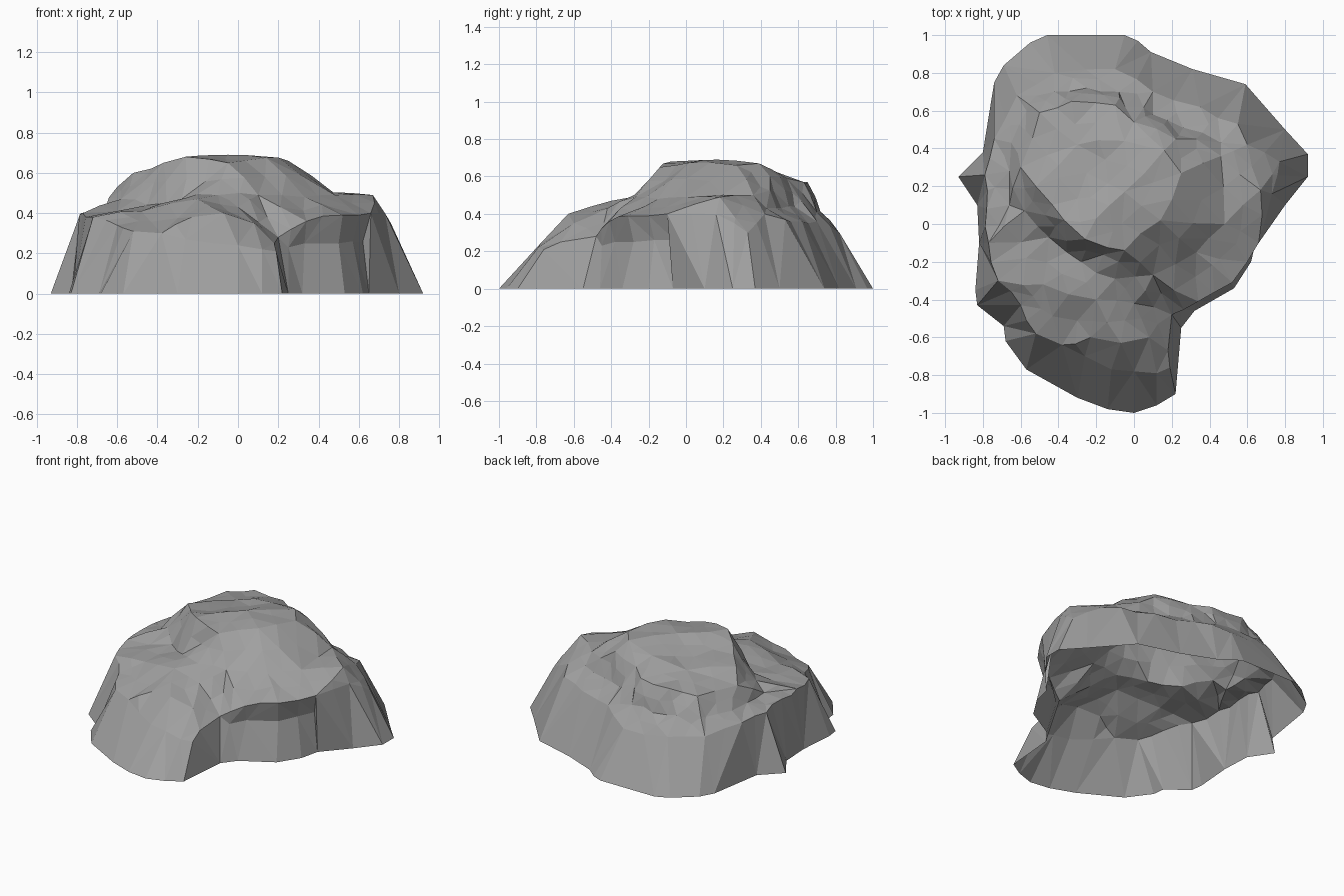
import bpy
import bmesh
import random
from mathutils import Vector, noise
from mathutils.geometry import delaunay_2d_cdt

random.seed(4)

default_cube = bpy.data.objects.get("Cube")
if default_cube:
    bpy.data.objects.remove(default_cube, do_unlink=True)

# Contours of the boulder, counter-clockwise from the east side
ground_outline = [
    (.92, .25), (.92, .37), (.8, .5), (.59, .74), (.31, .82), (.09, .91),
    (.02, .97), (-.05, 1), (-.46, 1), (-.55, .96), (-.69, .84), (-.74, .75),
    (-.8, .38), (-.93, .25), (-.83, .1), (-.82, -.1), (-.84, -.35), (-.83, -.43),
    (-.69, -.54), (-.68, -.62), (-.57, -.77), (-.3, -.92), (-.14, -.98), (0, -1),
    (.12, -.96), (.22, -.9), (.25, -.55), (.32, -.46),
    (.53, -.34), (.62, -.2), (.65, -.07), (.8, .1),
]
shoulder_ridge = [
    (.77, .33, .3), (.6, .42, .4), (.55, .53, .37), (.35, .62, .36), (.1, .7, .36),
    (-.1, .82, .3), (-.42, .8, .32), (-.62, .68, .33), (-.74, .45, .37),
    (-.79, .26, .38), (-.78, .08, .4), (-.77, -.1, .4), (-.72, -.3, .38),
    (-.6, -.43, .34), (-.52, -.58, .31), (-.38, -.64, .3), (-.26, -.7, .27),
    (-.12, -.77, .25), (0, -.78, .24), (.12, -.79, .22), (.19, -.76, .21),
    (.18, -.67, .25), (.2, -.48, .28),
    (.27, -.33, .36), (.45, -.23, .39), (.53, -.12, .39), (.59, -.02, .4), (.73, .16, .4),
]
upper_ledge = [
    (.67, .18, .49), (.46, .36, .5), (.22, .45, .6), (0, .54, .59), (-.1, .63, .57),
    (-.33, .65, .57), (-.5, .59, .54), (-.6, .3, .53), (-.58, .07, .47),
    (-.45, -.07, .44), (-.28, -.2, .47), (-.1, -.29, .49), (.1, -.27, .49),
    (.33, -.15, .48), (.48, 0, .49),
]
summit_rim = [
    (.25, .27, .66), (.16, .39, .67), (-.05, .44, .64), (-.3, .42, .6), (-.52, .2, .6),
    (-.37, .02, .65), (-.26, -.08, .68), (-.05, -.14, .65), (.14, .02, .675),
]
# Loose bumps: front hump, front slope, hollow and crown, foot of the back cliff
bumps = [
    (-.2, -.4, .47), (0, -.42, .43), (-.48, -.32, .41), (-.23, -.6, .38),
    (-.07, -.63, .4), (.08, -.6, .35), (-.25, .27, .62), (-.05, .17, .69), (-.2, .03, .685),
    (-.42, .7, .43), (-.25, .72, .41), (-.08, .7, .41), (.1, .58, .44), (.26, .51, .43),
    (.46, .43, .43), (-.57, .6, .42), (-.65, .43, .42), (-.66, .28, .42), (-.66, .1, .42),
]
# Recess under the overhanging brow
recess = [(.25, -.45, .23), (.33, -.38, .25), (.5, -.28, .25), (.57, -.17, .26), (.62, -.06, .26)]


def add_contour(points, edges, contour):
    """Append a closed contour and the edges that hold it in place."""
    start, count = len(points), len(contour)
    points.extend(Vector((*p, 0)[:3]) for p in contour)
    edges.extend((start + i, start + (i + 1) % count) for i in range(count))


def contour_surface(contours, loose):
    """Drape a triangulated surface over nested contours, open underneath."""
    points, edges = [], []
    for contour in contours:
        add_contour(points, edges, contour)
    points.extend(Vector(p) for p in loose)
    flat = [p.to_2d() for p in points]
    verts, _, faces, origins, _, _ = delaunay_2d_cdt(flat, edges, [], 1, 1e-5)
    bm = bmesh.new()
    for co, source in zip(verts, origins):
        height = points[source[0]].z if source else 0
        bm.verts.new((co.x, co.y, height))
    bm.verts.ensure_lookup_table()
    for face in faces:
        bm.faces.new([bm.verts[i] for i in face])
    return bm


def push_brow(bm, offset):
    """Lean the shoulder on the front left corner out over its recess."""
    for vert in bm.verts:
        x, y, z = vert.co
        if x > .2 and y < 0 and .3 < z < .45:
            vert.co += offset


def roughen(bm, longest, strength):
    """Split long inner edges and chip the new points into crags."""
    long_edges = [e for e in bm.edges
                  if not e.is_boundary and e.calc_length() > longest
                  and min(v.co.z for v in e.verts) > .28]
    split = bmesh.ops.subdivide_edges(bm, edges=long_edges, cuts=1)
    for element in split["geom_inner"]:
        if isinstance(element, bmesh.types.BMVert):
            lump = noise.noise(element.co * 5)
            element.co.z += strength * (lump + random.uniform(-.5, .5))
            element.co.x += strength * random.uniform(-1, 1)
            element.co.y += strength * random.uniform(-1, 1)
    bmesh.ops.triangulate(bm, faces=bm.faces[:])


def make_material(name, color):
    material = bpy.data.materials.new(name)
    material.use_nodes = True
    material.diffuse_color = color
    for node in material.node_tree.nodes:
        if node.type == "BSDF_PRINCIPLED":
            node.inputs["Base Color"].default_value = color
    return material


# Boulder shell
shell = contour_surface([ground_outline, shoulder_ridge, upper_ledge, summit_rim],
                        bumps + recess)
push_brow(shell, Vector((.07, -.08, 0)))
roughen(shell, .17, .015)

mesh = bpy.data.meshes.new("boulder")
shell.to_mesh(mesh)
shell.free()
mesh.materials.append(make_material("stone grey", (.35, .35, .35, 1)))
boulder = bpy.data.objects.new("boulder", mesh)
bpy.context.collection.objects.link(boulder)
